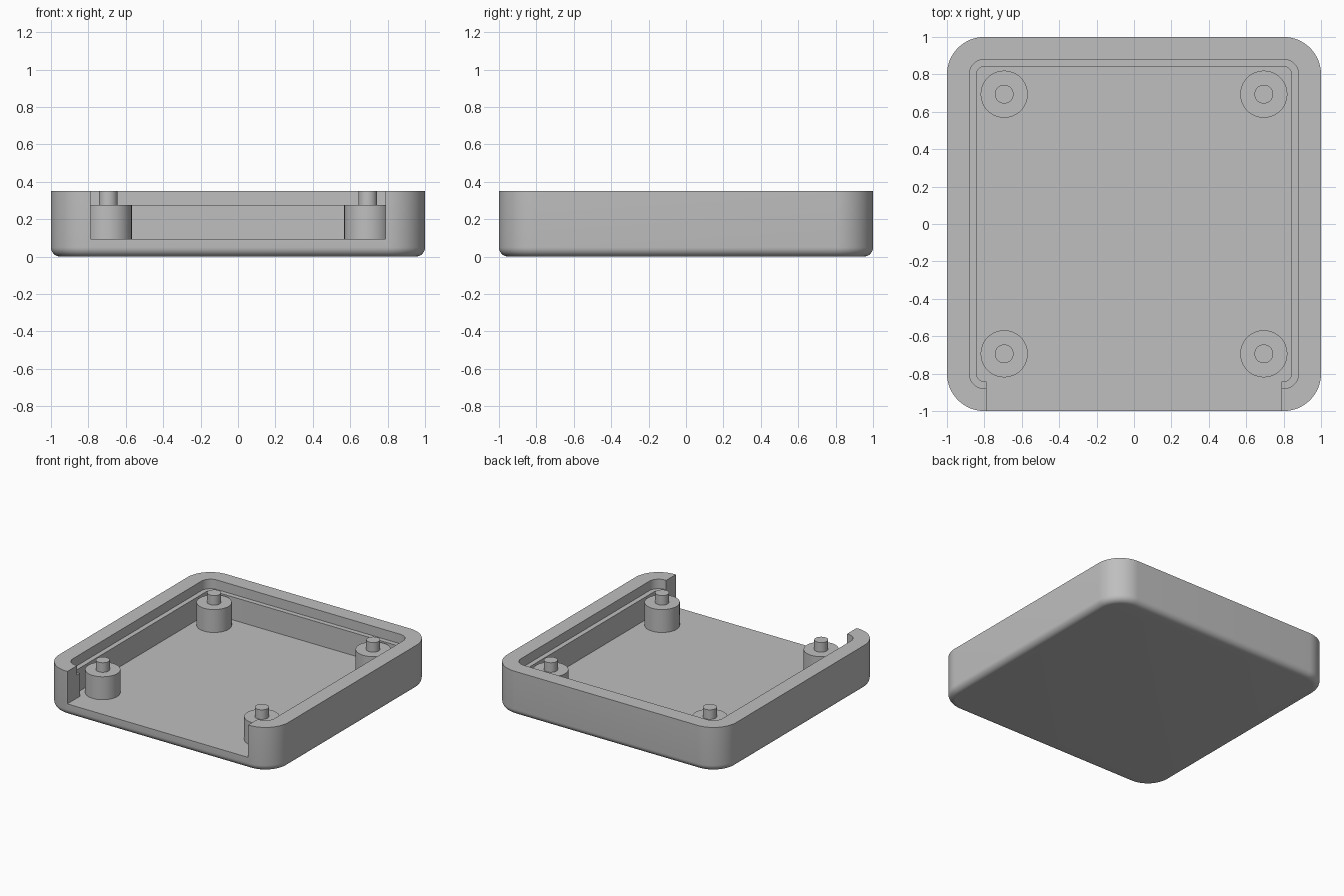
import bpy, bmesh, math

if "Cube" in bpy.data.objects:
    bpy.data.objects.remove(bpy.data.objects["Cube"])

FLOOR, LEDGE, TOP = 0.094, 0.275, 0.35
CORNER = 0.8            # shared centre of all the corner arcs

plastic = bpy.data.materials.new("grey plastic")
plastic.diffuse_color = (0.52, 0.52, 0.52, 1)
plastic.use_nodes = True
plastic.node_tree.nodes["Principled BSDF"].inputs["Base Color"].default_value = plastic.diffuse_color


def corner_arc(quadrant, r, steps=16):
    """Quarter arc of the rounded square, running counter-clockwise."""
    sx, sy = ((1, 1), (-1, 1), (-1, -1), (1, -1))[quadrant]
    return [(sx * CORNER + r * math.cos(a), sy * CORNER + r * math.sin(a))
            for a in ((quadrant + i / steps) * math.pi / 2 for i in range(steps + 1))]


def rounded_square(r):
    return [p for q in range(4) for p in corner_arc(q, r)]


def circle(r, x, y, n=48):
    return [(x + r * math.cos(2 * math.pi * i / n), y + r * math.sin(2 * math.pi * i / n))
            for i in range(n)]


def loft(name, sections):
    """Closed solid through stacked (outline, z) sections."""
    bm = bmesh.new()
    rings = [[bm.verts.new((x, y, z)) for x, y in outline] for outline, z in sections]
    for a, b in zip(rings, rings[1:]):
        for i in range(len(a)):
            j = (i + 1) % len(a)
            bm.faces.new((a[i], a[j], b[j], b[i]))
    bm.faces.new(rings[0][::-1])
    bm.faces.new(rings[-1])
    mesh = bpy.data.meshes.new(name)
    bm.to_mesh(mesh)
    bm.free()
    mesh.materials.append(plastic)
    ob = bpy.data.objects.new(name, mesh)
    bpy.context.collection.objects.link(ob)
    return ob


def smooth(ob):
    bpy.ops.object.select_all(action='DESELECT')
    ob.select_set(True)
    bpy.context.view_layer.objects.active = ob
    bpy.ops.object.shade_smooth_by_angle(angle=math.radians(30))


# Tray block with a rounded bottom edge
FILLET = 0.05
sections = []
for i in range(9):
    a = i / 8 * math.pi / 2
    sections.append((rounded_square(0.2 - FILLET + FILLET * math.sin(a)),
                     FILLET * (1 - math.cos(a))))
sections.append((rounded_square(0.2), TOP))
tray = loft("tray", sections)

# Cavity with the open front slot, and the wider recess that leaves a ledge
r, slot = 0.042, 0.789
outline = (corner_arc(0, r) + corner_arc(1, r) + corner_arc(2, r)
           + [(-slot, -CORNER - r), (-slot, -1.2), (slot, -1.2), (slot, -CORNER - r)]
           + corner_arc(3, r))
cavity = loft("cavity_cutter", [(outline, FLOOR), (outline, 0.5)])
recess = loft("ledge_cutter", [(rounded_square(0.08), LEDGE), (rounded_square(0.08), 0.6)])
for cutter in (cavity, recess):
    mod = tray.modifiers.new(cutter.name, 'BOOLEAN')
    mod.operation, mod.solver, mod.object = 'DIFFERENCE', 'EXACT', cutter
    bpy.context.view_layer.objects.active = tray
    bpy.ops.object.modifier_apply(modifier=mod.name)
for cutter in (cavity, recess):
    bpy.data.objects.remove(cutter)
smooth(tray)

# Four standoffs, each with a locating pin
P = 0.694
for side, x in (("left", -P), ("right", P)):
    for end, y in (("front", -P), ("back", P)):
        post, pin = circle(0.126, x, y), circle(0.05, x, y)
        smooth(loft(f"standoff_{end}_{side}",
                    [(post, FLOOR), (post, LEDGE), (pin, LEDGE), (pin, TOP)]))
